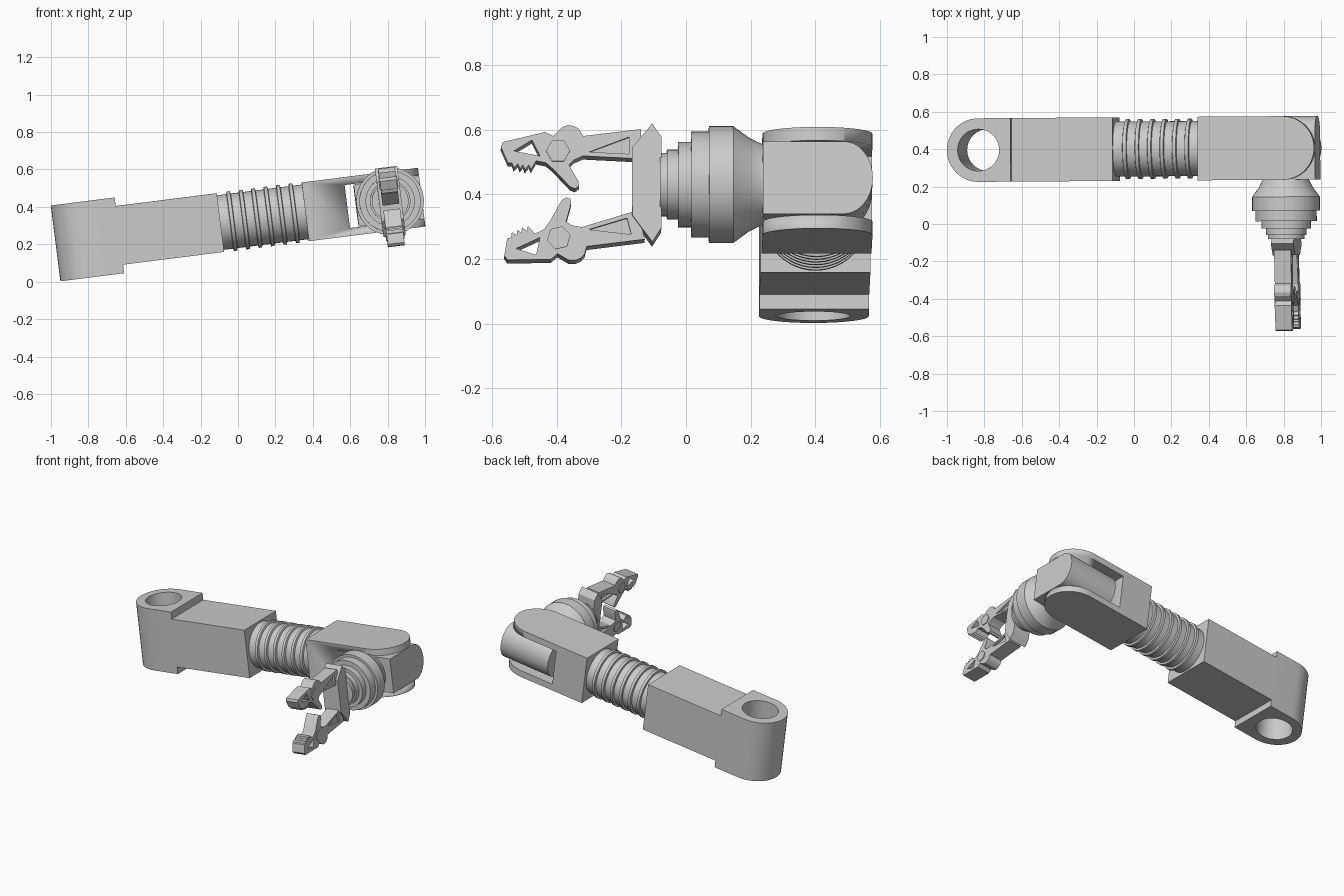
import bpy, bmesh
from math import sin, cos, radians, pi
from mathutils import Matrix, Vector

if "Cube" in bpy.data.objects:
    bpy.data.objects.remove(bpy.data.objects["Cube"])

# Arm frame: x along the arm, y across, z up; tilted and slightly yawed
ARM = (Matrix.Translation((0, 0.401, 0.328)) @ Matrix.Rotation(radians(0.4), 4, 'Z')
       @ Matrix.Rotation(radians(-7.2), 4, 'Y'))
ALONG = Matrix(((0, 0, 1, 0), (1, 0, 0, 0), (0, 1, 0, 0), (0, 0, 0, 1)))  # local z -> arm x
HAND_U = 0.817
FLAT = Matrix.Identity(4)


def arc(cx, cy, rx, ry, a0, a1, n):
    return [(cx + rx * cos(radians(a0 + (a1 - a0) * i / n)),
             cy + ry * sin(radians(a0 + (a1 - a0) * i / n))) for i in range(n + 1)]


def finish(name, me, matrix):
    ob = bpy.data.objects.new(name, me)
    bpy.context.collection.objects.link(ob)
    ob.matrix_world = ARM @ matrix
    bpy.ops.object.select_all(action='DESELECT')
    bpy.context.view_layer.objects.active = ob
    ob.select_set(True)
    bpy.ops.object.shade_smooth_by_angle(angle=radians(25))
    return ob


def prism(name, loops, depth, matrix):
    """Extrude an outline (plus hole outlines) by depth, centred on local z = 0."""
    cu = bpy.data.curves.new(name, 'CURVE')
    cu.dimensions = '2D'
    cu.fill_mode = 'BOTH'
    cu.extrude = depth / 2
    for pts in loops:
        sp = cu.splines.new('POLY')
        sp.points.add(len(pts) - 1)
        for p, (x, y) in zip(sp.points, pts):
            p.co = (x, y, 0, 1)
        sp.use_cyclic_u = True
    tmp = bpy.data.objects.new(name, cu)
    bpy.context.collection.objects.link(tmp)
    deps = bpy.context.evaluated_depsgraph_get()
    me = bpy.data.meshes.new_from_object(tmp.evaluated_get(deps))
    bpy.data.objects.remove(tmp)
    bm = bmesh.new()
    bm.from_mesh(me)
    bmesh.ops.remove_doubles(bm, verts=bm.verts, dist=1e-5)
    bmesh.ops.recalc_face_normals(bm, faces=bm.faces)
    bm.to_mesh(me)
    bm.free()
    return finish(name, me, matrix)


def lathe(name, profile, matrix, seg=48):
    """Revolve (radius, height) points around local z with capped ends."""
    bm = bmesh.new()
    rings = [[bm.verts.new((r * cos(2 * pi * i / seg), r * sin(2 * pi * i / seg), h))
              for i in range(seg)] for r, h in profile]
    for a, b in zip(rings, rings[1:]):
        for i in range(seg):
            j = (i + 1) % seg
            bm.faces.new((a[i], a[j], b[j], b[i]))
    bm.faces.new(rings[0])
    bm.faces.new(rings[-1])
    bmesh.ops.recalc_face_normals(bm, faces=bm.faces)
    me = bpy.data.meshes.new(name)
    bm.to_mesh(me)
    bm.free()
    return finish(name, me, matrix)


def rect(x0, x1, y0, y1):
    return [(x0, y0), (x1, y0), (x1, y1), (x0, y1)]


# Shoulder eye with a through hole, and the upper arm block
W = 0.17
prism("shoulder_eye", [[(-0.64, -W), (-0.64, W)] + arc(-0.813, 0, W, W, 90, 270, 24),
                       arc(-0.813, 0, 0.112, 0.112, 0, 348.75, 31)], 0.408, FLAT)
prism("upper_arm", [rect(-0.64, -0.096, -W, W)], 0.316, FLAT)

# Ribbed sleeve between the two blocks
prof = [(0.147, -0.11)]
for k in range(6):
    c = -0.033 + 0.067 * k
    prof += [(0.147, c - 0.012), (0.16, c - 0.009), (0.16, c + 0.009), (0.147, c + 0.012)]
lathe("ribbed_sleeve", prof + [(0.147, 0.38)], ALONG)

# Forearm fork, slotted to hold the wrist
fork = prism("forearm_fork", [[(0.362, W), (0.362, -W)] + arc(0.82, 0, W, W, -90, 90, 24)],
             0.316, FLAT)
cutter = prism("slot_cutter", [rect(0.588, 1.2, -0.3, 0.3)], 0.232, FLAT)
cutter.hide_render = True
mod = fork.modifiers.new("slot", 'BOOLEAN')
mod.operation = 'DIFFERENCE'
mod.solver = 'EXACT'
mod.object = cutter
deps = bpy.context.evaluated_depsgraph_get()
slotted = bpy.data.meshes.new_from_object(fork.evaluated_get(deps))
fork.modifiers.clear()
fork.data = slotted
bpy.data.objects.remove(cutter)

# Wrist knuckle: D-shaped bar lying across the fork
prism("wrist_knuckle", [[(-0.17, 0.113), (-0.17, -0.113)] + arc(0.08, 0, 0.09, 0.113, -90, 90, 20)],
      0.353, Matrix.Translation((0.8125, 0, 0)) @ ALONG)

# Stepped wrist collar pointing to the front
lathe("wrist_collar", [(0.122, 0.15), (0.125, 0.171), (0.145, 0.212), (0.181, 0.261), (0.181, 0.336),
                       (0.164, 0.336), (0.164, 0.391), (0.132, 0.391), (0.132, 0.431),
                       (0.108, 0.431), (0.108, 0.466), (0.098, 0.466), (0.098, 0.487)],
      Matrix.Translation((HAND_U, 0, 0)) @ Matrix.Rotation(radians(90), 4, 'X'))

# Hand parts are drawn side-on in a fine grid of S units
S = 0.0031
HAND = Matrix.Translation((HAND_U, -0.406, 0)) @ ALONG


def scaled(pts):
    return [(a * S, b * S) for a, b in pts]


prism("palm", [scaled([(-25, 46), (-34, 59), (-54, 35), (-54, -33), (-34, -60), (-25, -46)])],
      0.12, HAND)

# Fingers: the lower one is mirrored and swung open
OUTLINE = [(-45, 54), (-103, 47), (-107, 54), (-112, 57), (-118, 58), (-124, 56), (-133, 47),
           (-141, 51), (-183, 41), (-185, 36), (-178, 20), (-174, 20), (-172, 15), (-168, 19),
           (-166, 14), (-163, 18), (-161, 13), (-157, 18), (-155, 13), (-150, 22), (-140, 20),
           (-133, 14), (-116, -4), (-111, -6), (-107, -3), (-108, 2), (-117, 18), (-112, 23),
           (-103, 27), (-45, 24)]
JAW_HOLE = [(-172, 32), (-154, 43), (-146, 27)]
LINK_HOLE = [(-97, 31), (-57, 46), (-57, 29)]
BOLT = arc(-128, 32, 12, 12, 0, 300, 5)
PIVOT = Vector((-32, -41))


def upper(pts):
    return scaled(pts)


def lower(pts):
    swing = Matrix.Rotation(radians(14), 2)
    return scaled([swing @ (Vector((a, -b)) - PIVOT) + PIVOT for a, b in pts])


for side, place in (("upper", upper), ("lower", lower)):
    prism(side + "_finger", [place(OUTLINE), place(JAW_HOLE), place(LINK_HOLE)], 0.09, HAND)
    prism(side + "_finger_web", [place(LINK_HOLE)], 0.06, HAND)
    prism(side + "_finger_bolt", [place(BOLT)], 0.1, HAND)
